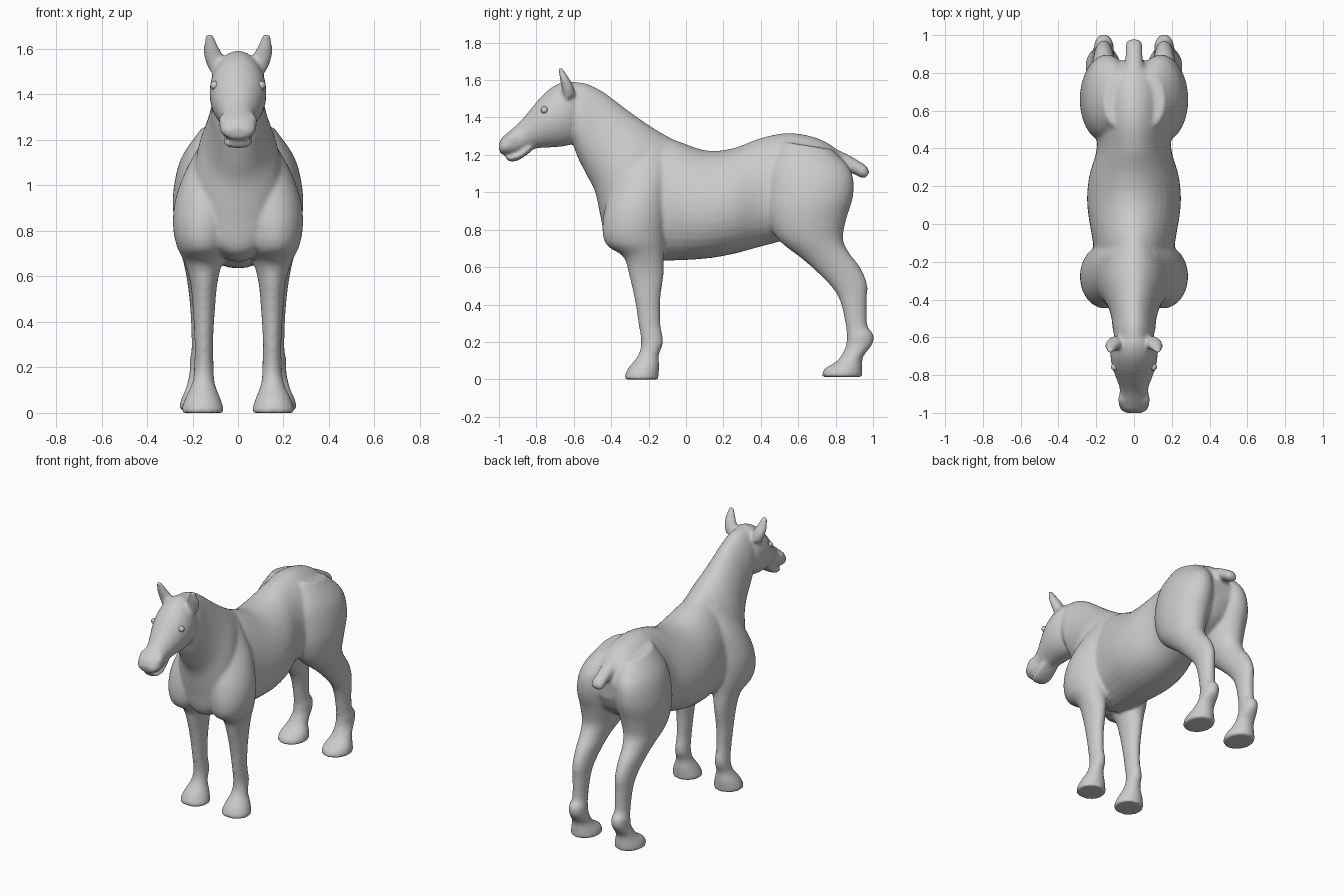
import bpy, bmesh, math
from mathutils import Vector

RING, STEPS = 36, 5


def catmull(a, b, c, d, t):
    return 0.5 * (2 * b + (c - a) * t + (2 * a - 5 * b + 4 * c - d) * t * t
                  + (3 * b - a - 3 * c + d) * t ** 3)


def loft(bm, rows, side=1, egg=0.0):
    """Skin oval rings. Row: side-view y,z of one edge, y,z of the other edge, centre x, half width."""
    pad = [rows[0]] + rows + [rows[-1]]
    dense = []
    for i in range(1, len(rows)):
        for s in range(STEPS):
            dense.append([catmull(*v, s / STEPS) for v in zip(*pad[i - 1:i + 3])])
    dense.append(rows[-1])
    rings = []
    for y1, z1, y2, z2, cx, w in dense:
        ring = []
        for k in range(RING):
            t = 2 * math.pi * k / RING
            c = math.cos(t)
            x = cx + w * math.sin(t) * (1 - egg * c)
            ring.append(bm.verts.new((side * x, (y1 + y2) / 2 + c * (y1 - y2) / 2,
                                      (z1 + z2) / 2 + c * (z1 - z2) / 2)))
        rings.append(ring)
    faces = [bm.faces.new(rings[0]), bm.faces.new(rings[-1])]
    for a, b in zip(rings, rings[1:]):
        for k in range(RING):
            n = (k + 1) % RING
            faces.append(bm.faces.new((a[k], a[n], b[n], b[k])))
    bmesh.ops.recalc_face_normals(bm, faces=faces)


def make_object(name, bm):
    me = bpy.data.meshes.new(name)
    bm.to_mesh(me)
    bm.free()
    me.polygons.foreach_set("use_smooth", [True] * len(me.polygons))
    ob = bpy.data.objects.new(name, me)
    bpy.context.collection.objects.link(ob)
    return ob


# centre-line parts: top edge, bottom edge, centre x, half width
trunk = [(-.32, 1.15, -.32, .70, 0, .15), (-.22, 1.27, -.22, .645, 0, .20),
         (-.1, 1.29, -.1, .635, 0, .215), (.1, 1.225, .1, .645, 0, .245),
         (.25, 1.235, .25, .67, 0, .235), (.4, 1.29, .4, .71, 0, .195),
         (.55, 1.317, .55, .75, 0, .20), (.7, 1.29, .7, .80, 0, .19),
         (.81, 1.225, .81, .88, 0, .155), (.87, 1.13, .86, .98, 0, .08)]
neck = [(0, 1.25, -.30, .66, 0, .15), (-.1, 1.30, -.415, .71, 0, .19),
        (-.2, 1.36, -.455, .86, 0, .185), (-.32, 1.445, -.485, 1.0, 0, .145),
        (-.44, 1.535, -.53, 1.09, 0, .12), (-.53, 1.58, -.58, 1.19, 0, .112),
        (-.60, 1.59, -.61, 1.28, 0, .10)]
head = [(-.57, 1.55, -.57, 1.33, 0, .07), (-.62, 1.592, -.60, 1.265, 0, .112),
        (-.70, 1.572, -.66, 1.245, 0, .125), (-.77, 1.515, -.73, 1.24, 0, .117),
        (-.83, 1.445, -.80, 1.235, 0, .095), (-.89, 1.375, -.85, 1.225, 0, .076),
        (-.95, 1.322, -.90, 1.205, 0, .08), (-.985, 1.29, -.955, 1.20, 0, .078),
        (-1.003, 1.25, -.993, 1.205, 0, .05)]
lower_lip = [(-.82, 1.28, -.81, 1.235, 0, .06), (-.88, 1.225, -.865, 1.19, 0, .065),
             (-.925, 1.205, -.915, 1.165, 0, .062), (-.965, 1.195, -.955, 1.168, 0, .045)]
tail = [(.76, 1.25, .74, 1.12, 0, .07), (.86, 1.205, .83, 1.12, 0, .05),
        (.92, 1.17, .89, 1.10, 0, .045), (.965, 1.14, .935, 1.078, 0, .044),
        (.982, 1.105, .962, 1.078, 0, .03)]

# paired parts: front edge, back edge, centre x, half width
foreleg = [(-.33, 1.22, -.12, 1.25, .08, .05), (-.39, 1.05, -.10, 1.10, .12, .105),
           (-.43, .93, -.105, .95, .145, .13), (-.447, .81, -.11, .85, .155, .131),
           (-.425, .72, -.115, .75, .155, .115), (-.335, .655, -.12, .66, .152, .082),
           (-.305, .56, -.12, .56, .15, .058), (-.275, .43, -.137, .43, .15, .047),
           (-.255, .3, -.137, .3, .15, .04), (-.24, .2, -.122, .2, .15, .043),
           (-.255, .13, -.145, .13, .152, .05), (-.305, .065, -.143, .07, .155, .076),
           (-.328, .02, -.147, .02, .155, .092), (-.328, 0, -.147, 0, .155, .092)]
hind_leg = [(.52, 1.27, .78, 1.23, .09, .07), (.45, 1.12, .88, 1.12, .13, .12),
            (.43, .95, .895, .99, .145, .14), (.45, .83, .855, .85, .15, .131),
            (.50, .74, .84, .75, .155, .108), (.62, .645, .87, .68, .16, .08),
            (.71, .565, .93, .60, .16, .064), (.79, .48, .968, .51, .16, .053),
            (.83, .40, .967, .42, .16, .047), (.855, .28, .97, .29, .16, .044),
            (.86, .22, 1.0, .245, .16, .052), (.85, .165, .998, .19, .16, .053),
            (.81, .1, .947, .12, .165, .064), (.745, .06, .943, .06, .165, .085),
            (.728, .03, .943, .03, .165, .092), (.728, .012, .943, .012, .165, .092)]
ear = [(-.65, 1.49, -.59, 1.52, .098, .028), (-.665, 1.56, -.603, 1.57, .107, .042),
       (-.676, 1.615, -.632, 1.62, .120, .031), (-.684, 1.665, -.662, 1.667, .126, .015)]

# body: all parts fused into one smooth skin
bm = bmesh.new()
loft(bm, trunk, egg=.15)
loft(bm, neck, egg=.12)
for rows in (head, lower_lip, tail):
    loft(bm, rows)
for side in (1, -1):
    for rows in (foreleg, hind_leg, ear):
        loft(bm, rows, side)
    # nostril flare
    loft(bm, [(-.90, 1.33, -.88, 1.26, .045, .025), (-.94, 1.315, -.92, 1.25, .055, .03),
              (-.975, 1.285, -.96, 1.245, .052, .02)], side)
body = make_object("horse_body", bm)
fuse = body.modifiers.new("fuse", 'REMESH')
fuse.mode = 'VOXEL'
fuse.voxel_size = 0.01
fuse.use_smooth_shade = True
relax = body.modifiers.new("relax", 'SMOOTH')
relax.factor = 0.5
relax.iterations = 8

# eyes
for side, label in ((1, "left"), (-1, "right")):
    bm = bmesh.new()
    bmesh.ops.create_uvsphere(bm, u_segments=20, v_segments=12, radius=.019)
    bmesh.ops.translate(bm, verts=bm.verts, vec=Vector((side * .103, -.757, 1.44)))
    make_object(label + "_eye", bm)
